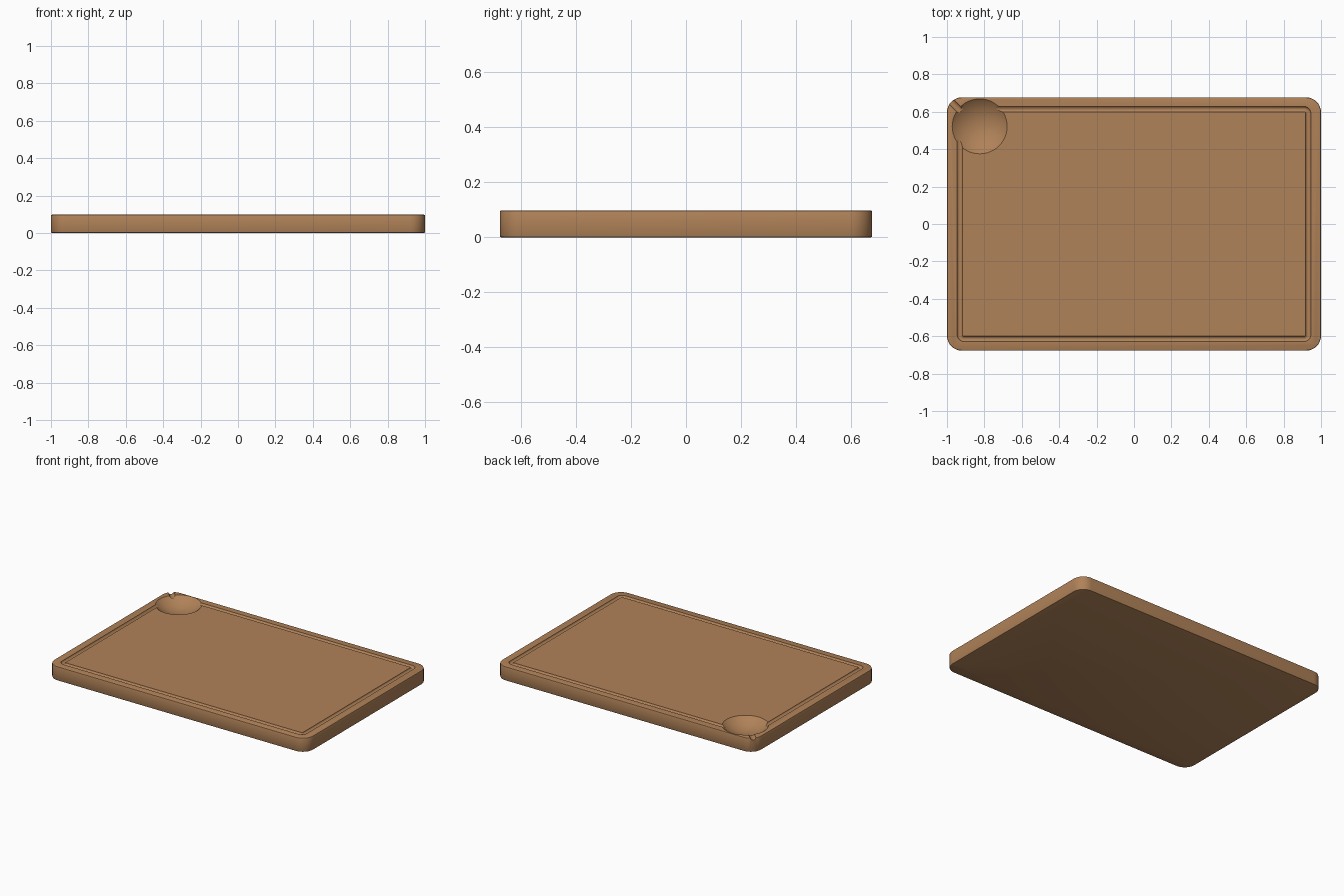
import bpy, bmesh, math
from mathutils import Matrix, Vector

if "Cube" in bpy.data.objects:
    bpy.data.objects.remove(bpy.data.objects["Cube"])

HX, HY, TOP = 1.0, 0.677, 0.098
BOWL = Vector((-0.825, 0.522))
BOWL_R, BOWL_DEPTH = 0.147, 0.055

wood = bpy.data.materials.new("warm_wood")
wood.diffuse_color = (0.434, 0.223, 0.098, 1)
wood.use_nodes = True
wood.node_tree.nodes["Principled BSDF"].inputs["Base Color"].default_value = wood.diffuse_color


def rounded_rect(hx, hy, r, n=8):
    """Outline of a rounded rectangle, counter-clockwise."""
    pts = []
    for k, (sx, sy) in enumerate([(1, 1), (-1, 1), (-1, -1), (1, -1)]):
        for i in range(n + 1):
            a = math.pi / 2 * (k + i / n)
            pts.append((sx * (hx - r) + r * math.cos(a),
                        sy * (hy - r) + r * math.sin(a)))
    return pts


def loft(bm, rings, closed):
    """Join rings of points; close into a tube loop or cap both ends."""
    vs = [[bm.verts.new(p) for p in ring] for ring in rings]
    pairs = list(zip(vs, vs[1:])) + ([(vs[-1], vs[0])] if closed else [])
    for a, b in pairs:
        for i in range(len(a)):
            j = (i + 1) % len(a)
            bm.faces.new((a[i], a[j], b[j], b[i]))
    if not closed:
        bm.faces.new(vs[0][::-1])
        bm.faces.new(vs[-1])


def finish(name, bm):
    bmesh.ops.recalc_face_normals(bm, faces=bm.faces)
    me = bpy.data.meshes.new(name)
    bm.to_mesh(me)
    bm.free()
    me.materials.append(wood)
    ob = bpy.data.objects.new(name, me)
    bpy.context.collection.objects.link(ob)
    return ob


# board slab with softly eased edges
bm = bmesh.new()
e = 0.006
levels = [(e, 0), (e * 0.3, e * 0.3), (0, e), (0, TOP - e), (e * 0.3, TOP - e * 0.3), (e, TOP)]
loft(bm, [[(x, y, z) for x, y in rounded_rect(HX - d, HY - d, 0.08 - d)] for d, z in levels], False)
board = finish("cutting_board", bm)

# juice groove cutter: round section swept around the board
bm = bmesh.new()
rings = []
for i in range(16):
    a = 2 * math.pi * i / 16
    d, z = 0.015 * math.cos(a), TOP + 0.002 + 0.015 * math.sin(a)
    rings.append([(x, y, z) for x, y in rounded_rect(0.931 + d, 0.614 + d, 0.022 + d)])
loft(bm, rings, True)
groove = finish("groove_cutter", bm)

# round bowl cutter: sphere dipping into the top
bm = bmesh.new()
R = (BOWL_R ** 2 + BOWL_DEPTH ** 2) / (2 * BOWL_DEPTH)
bmesh.ops.create_uvsphere(bm, u_segments=48, v_segments=64, radius=R,
                          matrix=Matrix.Translation((*BOWL, TOP + R - BOWL_DEPTH)))
bowl = finish("bowl_cutter", bm)

# pouring spout cutter: diagonal rod from bowl to the corner
bm = bmesh.new()
mid = Vector((-0.971, 0.648, TOP + 0.004))
rot = Matrix.Rotation(math.radians(135), 4, 'Z') @ Matrix.Rotation(math.pi / 2, 4, 'Y')
bmesh.ops.create_cone(bm, cap_ends=True, segments=20, radius1=0.019, radius2=0.019,
                      depth=0.16, matrix=Matrix.Translation(mid) @ rot)
spout = finish("spout_cutter", bm)

# carve the board, then discard the cutters
bpy.context.view_layer.objects.active = board
board.select_set(True)
for cutter in (groove, bowl, spout):
    cutter.hide_render = True
    mod = board.modifiers.new("carve", 'BOOLEAN')
    mod.operation, mod.solver, mod.object = 'DIFFERENCE', 'EXACT', cutter
    bpy.ops.object.modifier_apply(modifier=mod.name)
    bpy.data.objects.remove(cutter)

bpy.ops.object.shade_smooth_by_angle(angle=math.radians(30))
